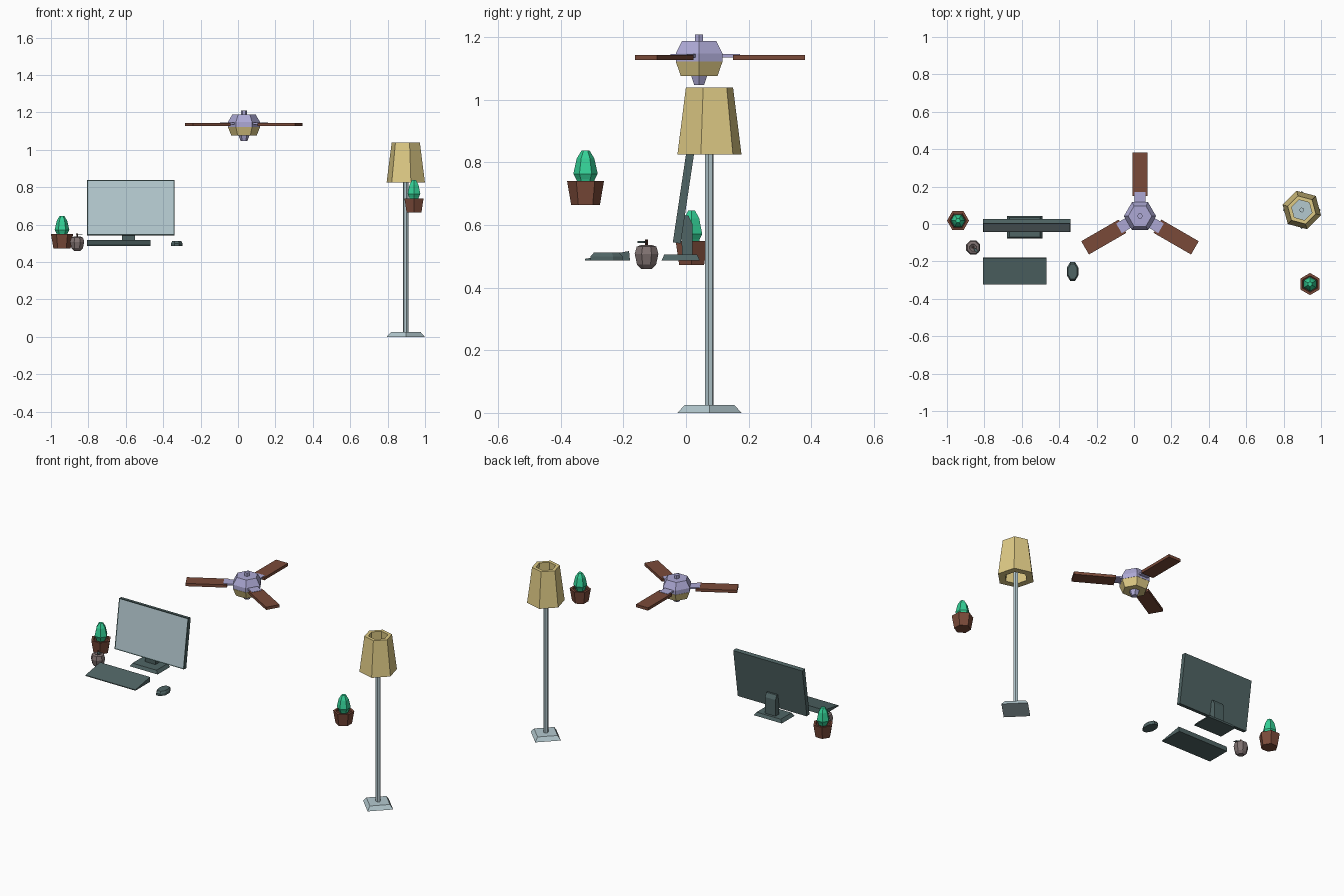
import bpy, bmesh, math
from mathutils import Matrix, Vector

if "Cube" in bpy.data.objects:
    bpy.data.objects.remove(bpy.data.objects["Cube"])


def material(name, r, g, b):
    def lin(c):
        c /= 255
        return c / 12.92 if c < 0.04045 else ((c + 0.055) / 1.055) ** 2.4
    m = bpy.data.materials.new(name)
    m.diffuse_color = (lin(r), lin(g), lin(b), 1)
    m.use_nodes = True
    m.node_tree.nodes["Principled BSDF"].inputs["Base Color"].default_value = m.diffuse_color
    return m


PALE = material("pale metal", 180, 201, 207)
DARK = material("dark grey green", 80, 101, 101)
GREEN = material("leaf green", 52, 208, 150)
BROWN = material("dark wood", 122, 74, 57)
SOIL = material("soil", 82, 50, 40)
VIOLET = material("violet metal", 173, 169, 213)
TAN = material("warm shade", 222, 202, 133)
GREY = material("apple grey", 128, 114, 113)


def finish(name, bm, mat):
    bmesh.ops.recalc_face_normals(bm, faces=bm.faces)
    me = bpy.data.meshes.new(name)
    bm.to_mesh(me)
    bm.free()
    me.materials.append(mat)
    ob = bpy.data.objects.new(name, me)
    bpy.context.collection.objects.link(ob)
    return ob


def lathe(name, profile, mat, x, y, sides=6, rot=0.0, closed=False):
    """Turn a (radius, z) profile into a faceted solid; closed makes a tube."""
    bm = bmesh.new()
    angles = [math.radians(rot) + math.tau * i / sides for i in range(sides)]
    rings = [[bm.verts.new((x + r * math.cos(a), y + r * math.sin(a), z)) for a in angles]
             for r, z in profile]
    pairs = list(zip(rings, rings[1:]))
    if closed:
        pairs.append((rings[-1], rings[0]))
    else:
        bm.faces.new(rings[0])
        bm.faces.new(rings[-1])
    for lo, hi in pairs:
        for i in range(sides):
            j = (i + 1) % sides
            bm.faces.new((lo[i], lo[j], hi[j], hi[i]))
    return finish(name, bm, mat)


def prism(name, profile, x0, x1, mat):
    """Extrude a (y, z) side profile from x0 to x1."""
    bm = bmesh.new()
    face = bm.faces.new([bm.verts.new((x0, y, z)) for y, z in profile])
    ext = bmesh.ops.extrude_face_region(bm, geom=[face])["geom"]
    bmesh.ops.translate(bm, vec=(x1 - x0, 0, 0),
                        verts=[v for v in ext if isinstance(v, bmesh.types.BMVert)])
    return finish(name, bm, mat)


# Floor lamp
LX, LY = 0.897, 0.075
lathe("lamp_base", [(0.102, 0), (0.08, 0.025)], PALE, LX, LY, 4)
lathe("lamp_pole", [(0.014, 0.02), (0.014, 0.9)], PALE, LX, LY, 6, 45)
lathe("lamp_shade", [(0.106, 0.825), (0.078, 1.04), (0.056, 1.04), (0.064, 0.825)],
      TAN, LX, LY, 6, 45, closed=True)


# Potted cacti
def cactus(tag, x, y, z, rot):
    lathe(tag + "_pot", [(0.046, z), (0.059, z + 0.076), (0.045, z + 0.076), (0.043, z + 0.066)],
          BROWN, x, y, 6, rot)
    lathe(tag + "_soil", [(0.043, z + 0.064), (0.0435, z + 0.068)], SOIL, x, y, 6, rot)
    lathe(tag + "_stem", [(0.024, z + 0.066), (0.03, z + 0.082), (0.039, z + 0.099),
                          (0.028, z + 0.148), (0.013, z + 0.173)], GREEN, x, y, 6, rot)


cactus("left_cactus", -0.941, 0.018, 0.473, 0)
cactus("right_cactus", 0.941, -0.321, 0.665, 90)

# Apple with stem and leaf
AX, AY = -0.86, -0.126
lathe("apple_body", [(0.019, 0.46), (0.033, 0.474), (0.041, 0.508), (0.034, 0.531),
                     (0.02, 0.536), (0.007, 0.525)], GREY, AX, AY, 8, 22.5)
lathe("apple_stem", [(0.004, 0.522), (0.005, 0.554)], SOIL, AX, AY, 4)
bm = bmesh.new()
bmesh.ops.create_cone(bm, cap_ends=True, segments=4, radius1=1, radius2=1, depth=1)
bmesh.ops.transform(bm, verts=bm.verts, matrix=Matrix.Translation((AX + 0.015, AY - 0.015, 0.546))
                    @ Matrix.Rotation(math.radians(-45), 4, "Z")
                    @ Matrix.Diagonal((0.02, 0.009, 0.005, 1)))
finish("apple_leaf", bm, DARK)

# Monitor: tilted slab with an inset pale screen
SX0, SX1 = -0.807, -0.339
monitor = prism("monitor", [(-0.042, 0.545), (0.002, 0.84), (0.027, 0.836), (-0.017, 0.541)],
                SX0, SX1, DARK)
monitor.data.materials.append(PALE)
bm = bmesh.new()
bm.from_mesh(monitor.data)
front = min(bm.faces, key=lambda f: f.normal.y)
bmesh.ops.inset_individual(bm, faces=[front], thickness=0.008, depth=-0.002)
front.material_index = 1
bm.to_mesh(monitor.data)
bm.free()

# Monitor stand
prism("stand_neck", [(-0.012, 0.505), (0.02, 0.505), (0.02, 0.605), (0.008, 0.63),
                     (-0.01, 0.63), (-0.016, 0.58)], -0.62, -0.55, DARK)
bm = bmesh.new()
bmesh.ops.create_cube(bm, size=1)
for v in bm.verts:
    top = v.co.z > 0
    k = 0.86 if top else 1.0
    v.co = Vector((-0.585 + v.co.x * 0.19 * k, -0.017 + v.co.y * 0.122 * k, 0.506 if top else 0.487))
finish("stand_base", bm, DARK)

# Keyboard wedge and mouse
prism("keyboard", [(-0.323, 0.487), (-0.323, 0.492), (-0.182, 0.517), (-0.179, 0.487)],
      -0.807, -0.469, DARK)
mouse = lathe("mouse", [(1, 0.487), (1, 0.5), (0.8, 0.512)], DARK, 0, 0, 8, 22.5)
for v in mouse.data.vertices:
    v.co.x = -0.328 + v.co.x * 0.033
    v.co.y = -0.254 + v.co.y * 0.055

# Ceiling fan body
FX, FY = 0.032, 0.042
lathe("fan_rod", [(0.015, 1.18), (0.015, 1.209)], VIOLET, FX, FY)
lathe("fan_housing", [(0.086, 1.123), (0.086, 1.148), (0.063, 1.188)], VIOLET, FX, FY)
lathe("fan_lamp", [(0.068, 1.077), (0.086, 1.122)], TAN, FX, FY)
lathe("fan_knob", [(0.018, 1.047), (0.03, 1.079)], VIOLET, FX, FY)

# Fan brackets and blades, three times around
for i in range(3):
    turn = Matrix.Translation((FX, FY, 0)) @ Matrix.Rotation(math.tau * i / 3, 4, "Z")
    for name, y0, y1, z0, z1, half, mat in (
            ("fan_bracket", 0.06, 0.13, 1.136, 1.146, 0.03, VIOLET),
            ("fan_blade", 0.108, 0.339, 1.127, 1.144, 0.041, BROWN)):
        part = prism(f"{name}_{i + 1}", [(y0, z0), (y1, z0), (y1, z1), (y0, z1)], -half, half, mat)
        part.data.transform(turn)
